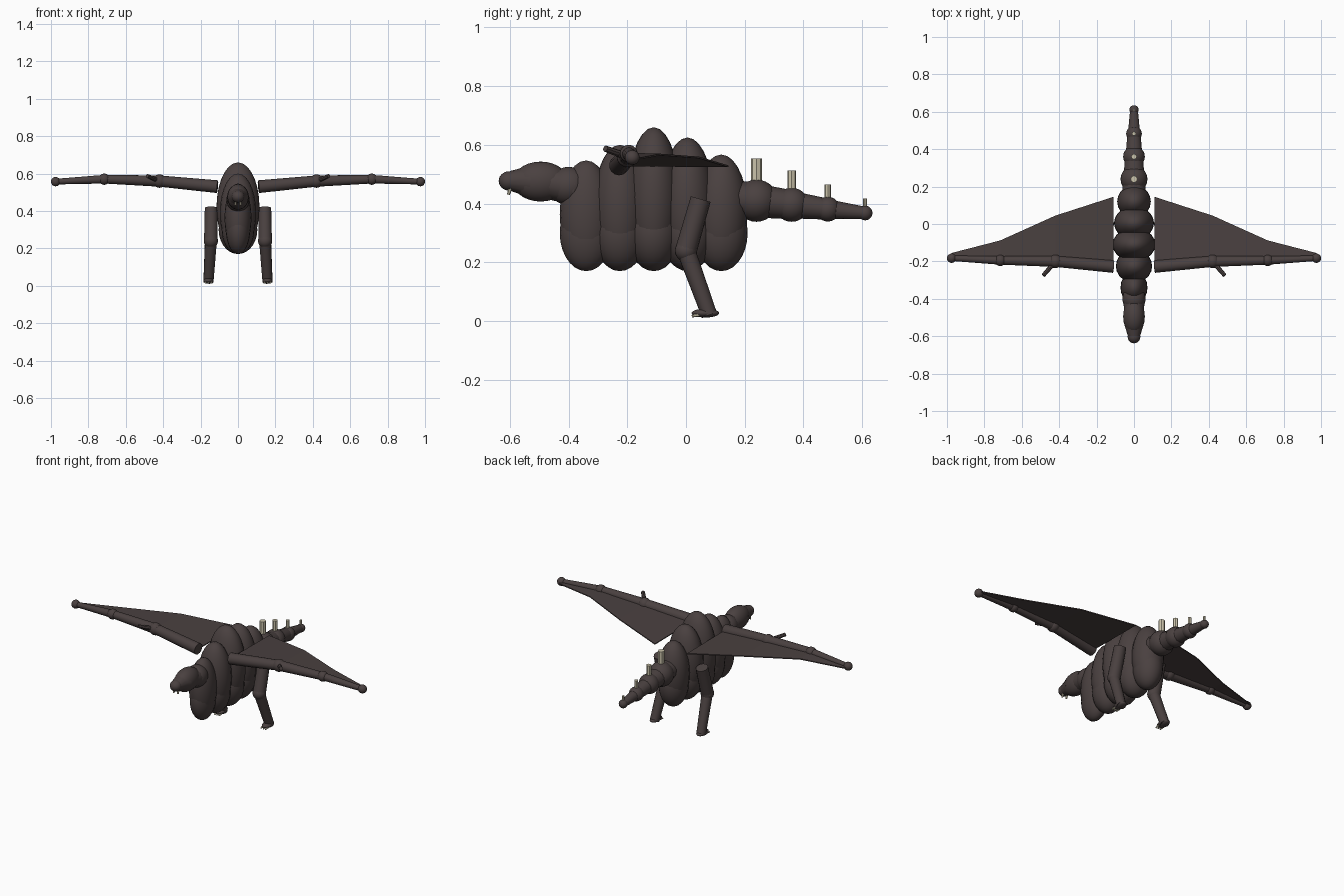
import bpy
import bmesh
from math import radians
from mathutils import Vector, Matrix

cube = bpy.data.objects.get("Cube")
if cube:
    bpy.data.objects.remove(cube, do_unlink=True)


def material(name, colour):
    m = bpy.data.materials.new(name)
    m.use_nodes = True
    m.diffuse_color = (*colour, 1)
    m.node_tree.nodes["Principled BSDF"].inputs["Base Color"].default_value = (*colour, 1)
    return m


HIDE = material("dark brown hide", (0.068, 0.052, 0.051))
BONE = material("cream horn", (0.60, 0.55, 0.41))


def finish(bm, name, mat, smooth=True):
    bmesh.ops.recalc_face_normals(bm, faces=bm.faces)
    mesh = bpy.data.meshes.new(name)
    bm.to_mesh(mesh)
    bm.free()
    mesh.materials.append(mat)
    ob = bpy.data.objects.new(name, mesh)
    bpy.context.scene.collection.objects.link(ob)
    if smooth:
        bpy.ops.object.select_all(action="DESELECT")
        ob.select_set(True)
        bpy.context.view_layer.objects.active = ob
        bpy.ops.object.shade_smooth_by_angle(angle=radians(40))
    return ob


def ball(name, centre, radii, mat=HIDE):
    bm = bmesh.new()
    bmesh.ops.create_uvsphere(bm, u_segments=20, v_segments=14, radius=1)
    bmesh.ops.transform(bm, matrix=Matrix.LocRotScale(Vector(centre), None, Vector(radii)), verts=bm.verts)
    return finish(bm, name, mat)


def limb(name, a, b, r1, r2, mat=HIDE, sides=14):
    a, b = Vector(a), Vector(b)
    bm = bmesh.new()
    bmesh.ops.create_cone(bm, cap_ends=True, segments=sides, radius1=r1, radius2=r2, depth=(b - a).length)
    turn = (b - a).to_track_quat("Z", "Y")
    bmesh.ops.transform(bm, matrix=Matrix.LocRotScale((a + b) / 2, turn, None), verts=bm.verts)
    return finish(bm, name, mat)


# Body: a row of tall ribs, each with a rounder belly beneath
ribs = [(-0.34, 0.547, 0.072), (-0.225, 0.60, 0.097), (-0.11, 0.66, 0.115),
        (0.005, 0.625, 0.107), (0.12, 0.567, 0.09)]
for i, (y, top, width) in enumerate(ribs):
    low = 0.18
    ball(f"rib_{i}", (0, y, (top + low) / 2), (width, 0.09, (top - low) / 2))
    ball(f"belly_{i}", (0, y, 0.30), (width * 0.9, 0.09, 0.13))

# Neck and head
ball("neck_base", (0, -0.40, 0.46), (0.062, 0.07, 0.065))
limb("neck", (0, -0.50, 0.475), (0, -0.38, 0.455), 0.052, 0.06)
ball("head", (0, -0.495, 0.475), (0.058, 0.095, 0.068))
limb("snout_bridge", (0, -0.60, 0.478), (0, -0.53, 0.475), 0.033, 0.055)
ball("snout", (0, -0.602, 0.477), (0.034, 0.036, 0.033))

# Tail: shrinking beads joined by tapering links, with an upright horn on each
tail = [(0.12, 0.42, 0.08), (0.24, 0.41, 0.072), (0.36, 0.396, 0.058),
        (0.483, 0.381, 0.042), (0.61, 0.368, 0.025)]
for i, (y, z, r) in enumerate(tail[1:]):
    py, pz, pr = tail[i]
    limb(f"tail_link_{i}", (0, py, pz), (0, y, z), pr * 0.8, r * 0.85)
    ball(f"tail_bead_{i}", (0, y, z), (r, r, r))
    limb(f"tail_horn_{i}", (0, y, z + r * 0.8), (0, y, z + r * 2), r * 0.26, r * 0.26, BONE, 8)

# Paired parts
arm = [(0.11, -0.228, 0.53), (0.42, -0.20, 0.56), (0.715, -0.195, 0.57), (0.975, -0.183, 0.557)]
trail = [0.145, 0.045, -0.088, -0.155]
for s, side in ((1, "left"), (-1, "right")):
    def at(x, y, z):
        return (s * x, y, z)

    # Wing bones and joints
    pts = [at(*p) for p in arm]
    radii = [0.034, 0.03, 0.023, 0.015]
    for i in range(3):
        limb(f"{side}_wing_bone_{i}", pts[i], pts[i + 1], radii[i], radii[i + 1])
        ball(f"{side}_wing_joint_{i}", pts[i + 1], [(0.036, 0.03, 0.025)[i]] * 3)
    limb(f"{side}_wing_claw", pts[1], at(0.485, -0.275, 0.587), 0.013, 0.011, sides=8)

    # Wing membrane, one panel for each bone
    bm = bmesh.new()
    front = [bm.verts.new(p) for p in pts]
    back = [bm.verts.new((p[0], y, p[2] - 0.003)) for p, y in zip(pts, trail)]
    for i in range(3):
        bm.faces.new((front[i], front[i + 1], back[i + 1], back[i]))
    skin = finish(bm, f"{side}_wing_membrane", HIDE, smooth=False)
    thick = skin.modifiers.new("thickness", "SOLIDIFY")
    thick.thickness = 0.006
    thick.offset = 0

    # Leg
    knee, ankle = at(0.145, 0.0, 0.24), at(0.158, 0.08, 0.02)
    limb(f"{side}_thigh", at(0.143, 0.05, 0.415), knee, 0.035, 0.037)
    ball(f"{side}_knee", knee, (0.038, 0.038, 0.038))
    limb(f"{side}_shin", knee, ankle, 0.032, 0.027)
    ball(f"{side}_foot", at(0.158, 0.066, 0.027), (0.027, 0.047, 0.015))
    for i in (-1, 0, 1):
        x = 0.158 + i * 0.015
        limb(f"{side}_toe_claw_{i + 1}", at(x, 0.045, 0.022), at(x, 0.02, 0.016), 0.007, 0.004, BONE, 6)

    # Fang
    limb(f"{side}_fang", at(0.014, -0.597, 0.455), at(0.014, -0.605, 0.43), 0.007, 0.005, BONE, 6)
